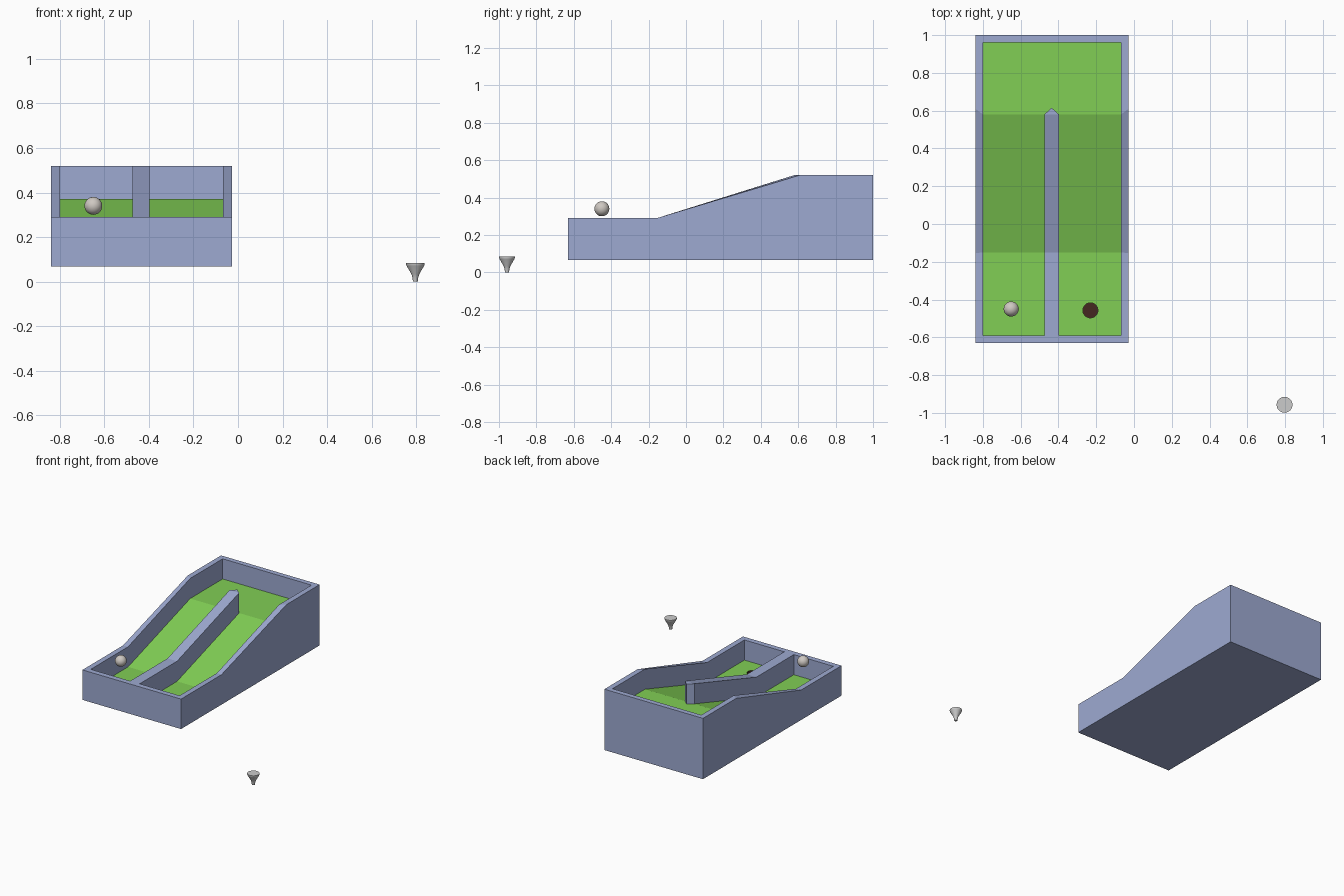
import bpy, bmesh, math

if "Cube" in bpy.data.objects:
    bpy.data.objects.remove(bpy.data.objects["Cube"])


def material(name, rgb):
    m = bpy.data.materials.new(name)
    m.diffuse_color = (*rgb, 1)
    m.use_nodes = True
    m.node_tree.nodes["Principled BSDF"].inputs["Base Color"].default_value = m.diffuse_color
    return m


BLUE = material("painted_wall", (0.34, 0.40, 0.64))
GREEN = material("turf", (0.22, 0.62, 0.09))
DARK = material("cup_dark", (0.06, 0.02, 0.015))
BEIGE = material("ball_white", (0.62, 0.58, 0.54))


def make_object(name, bm, *mats):
    bmesh.ops.recalc_face_normals(bm, faces=bm.faces)
    me = bpy.data.meshes.new(name)
    bm.to_mesh(me)
    bm.free()
    ob = bpy.data.objects.new(name, me)
    bpy.context.collection.objects.link(ob)
    for m in mats:
        me.materials.append(m)
    return ob


def smooth(ob):
    bpy.ops.object.select_all(action='DESELECT')
    bpy.context.view_layer.objects.active = ob
    ob.select_set(True)
    bpy.ops.object.shade_smooth_by_angle(angle=math.radians(35))


def lathe(name, profile, center, steps, *mats):
    bm = bmesh.new()
    vs = [bm.verts.new((r, 0, z)) for r, z in profile]
    es = [bm.edges.new(p) for p in zip(vs, vs[1:])]
    bmesh.ops.spin(bm, geom=vs + es, cent=(0, 0, 0), axis=(0, 0, 1),
                   angle=math.tau, steps=steps)
    bmesh.ops.remove_doubles(bm, verts=bm.verts, dist=1e-5)
    bmesh.ops.translate(bm, verts=bm.verts, vec=center)
    return make_object(name, bm, *mats)


BASE, LOW, HIGH, DEPTH = 0.067, 0.29, 0.52, 0.15


# Sloped tray: outer rim, inner rim and floor loops joined together
def loop(bm, x0, x1, ys, zs):
    left = [bm.verts.new((x0, y, z)) for y, z in zip(ys, zs)]
    right = [bm.verts.new((x1, y, z)) for y, z in zip(ys, zs)]
    return left + right[::-1]


outer_y, inner_y = (-0.63, -0.155, 0.61, 1.0), (-0.59, -0.15, 0.58, 0.962)
rim_z = (LOW, LOW, HIGH, HIGH)
bm = bmesh.new()
loops = [loop(bm, -0.84, -0.028, outer_y, [BASE] * 4),
         loop(bm, -0.84, -0.028, outer_y, rim_z),
         loop(bm, -0.80, -0.068, inner_y, rim_z),
         loop(bm, -0.80, -0.068, inner_y, [z - DEPTH for z in rim_z])]
for a, b in zip(loops, loops[1:]):
    for i in range(8):
        j = (i + 1) % 8
        bm.faces.new((a[i], a[j], b[j], b[i]))
bm.faces.new(loops[0])
f = loops[3]
for i in range(3):
    bm.faces.new((f[i], f[i + 1], f[6 - i], f[7 - i])).material_index = 1
tray = make_object("sloped_tray", bm, BLUE, GREEN)

# Cup hole sunk into the lower floor
cutter = lathe("hole_cutter", [(0, 0.08), (0.04, 0.08), (0.04, 0.2), (0, 0.2)],
               (-0.231, -0.457, 0), 32, DARK)
cutter.hide_render = True
mod = tray.modifiers.new("cup_hole", 'BOOLEAN')
mod.operation, mod.solver, mod.object = 'DIFFERENCE', 'EXACT', cutter
mod.material_mode = 'TRANSFER'
bpy.context.view_layer.objects.active = tray
bpy.ops.object.modifier_apply(modifier=mod.name)
bpy.data.objects.remove(cutter)

# Centre divider with a pointed far end
bm = bmesh.new()
x0, x1, xm = -0.475, -0.397, -0.436
path = [(-0.59, LOW), (-0.15, LOW), (0.58, HIGH)]
tops, bots = [], []
for ring, drop in ((tops, 0), (bots, DEPTH + 0.01)):
    ring += [bm.verts.new((x0, y, z - drop)) for y, z in path]
    ring.append(bm.verts.new((xm, 0.615, HIGH - drop)))
    ring += [bm.verts.new((x1, y, z - drop)) for y, z in path[::-1]]
for i in range(7):
    j = (i + 1) % 7
    bm.faces.new((tops[i], tops[j], bots[j], bots[i]))
for r in (tops, bots):
    for i in (0, 1):
        bm.faces.new((r[i], r[i + 1], r[5 - i], r[6 - i]))
    bm.faces.new((r[2], r[3], r[4]))
make_object("centre_divider", bm, BLUE)

# Ball
bm = bmesh.new()
bmesh.ops.create_uvsphere(bm, u_segments=32, v_segments=16, radius=0.04)
bmesh.ops.translate(bm, verts=bm.verts, vec=(-0.65, -0.45, 0.34))
smooth(make_object("ball", bm, BEIGE))

# Loose tee piece on the ground
tee = lathe("tee", [(0, 0), (0.011, 0), (0.013, 0.018), (0.018, 0.034),
                    (0.039, 0.07), (0.042, 0.077), (0.042, 0.084), (0, 0.084)],
            (0.797, -0.957, 0), 32)
smooth(tee)
